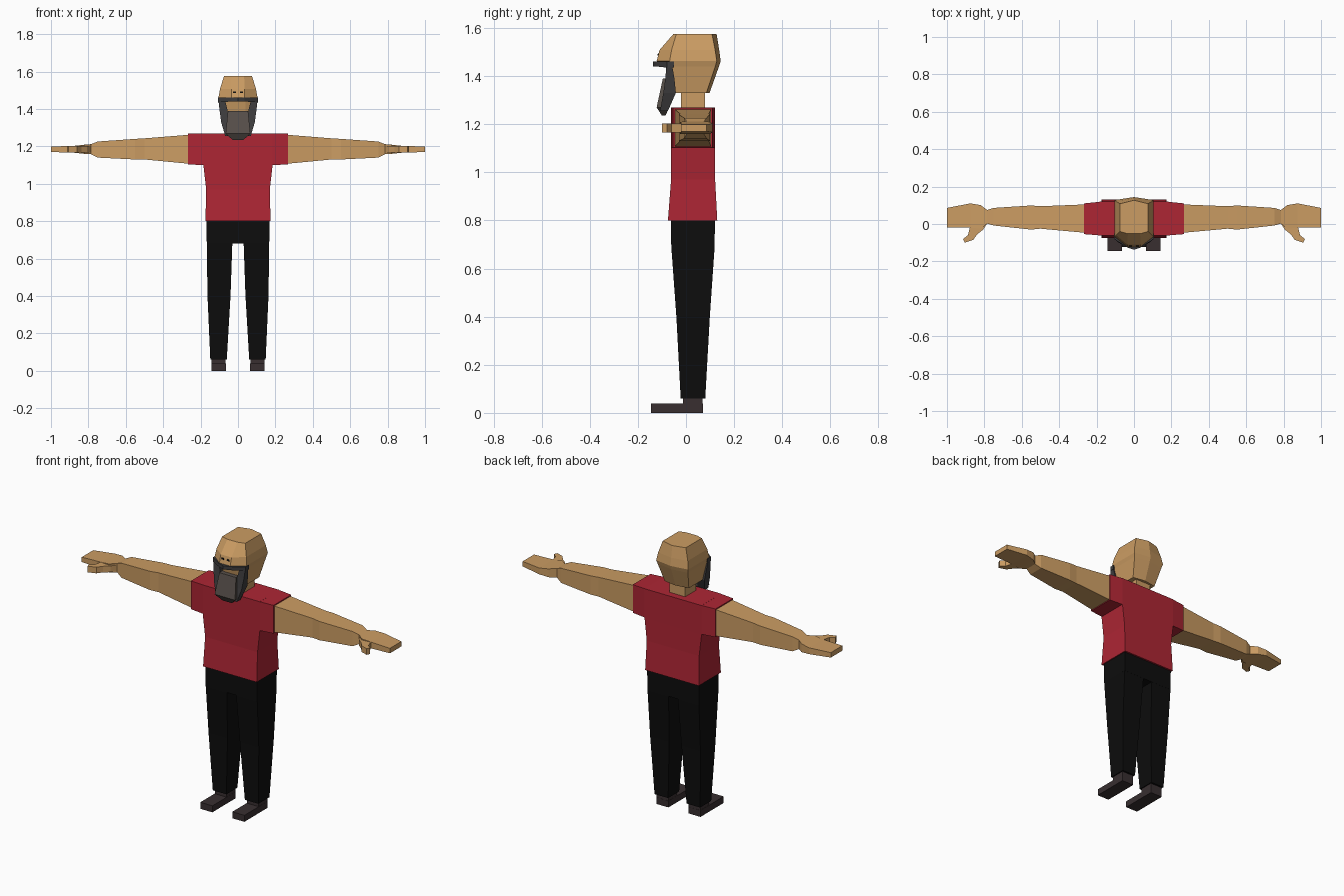
import bpy, bmesh


def material(name, rgb):
    m = bpy.data.materials.new(name)
    m.diffuse_color = (*rgb, 1)
    return m


SKIN = material("tan skin", (0.60, 0.335, 0.125))
RED = material("red cloth", (0.42, 0.019, 0.034))
BLACK = material("black cloth", (0.004, 0.004, 0.004))
SHOE = material("dark brown leather", (0.040, 0.028, 0.030))
BEARD = material("grey brown hair", (0.095, 0.078, 0.068))
DARK = material("dark grey hair", (0.048, 0.046, 0.048))


def loft(name, rings, mat):
    """Skin a closed solid through rings with equal point counts."""
    bm = bmesh.new()
    loops = [[bm.verts.new(p) for p in r] for r in rings]
    n = len(loops[0])
    for a, b in zip(loops, loops[1:]):
        for i in range(n):
            j = (i + 1) % n
            bm.faces.new((a[i], a[j], b[j], b[i]))
    bm.faces.new(loops[0][::-1])
    bm.faces.new(loops[-1])
    bmesh.ops.recalc_face_normals(bm, faces=bm.faces)
    me = bpy.data.meshes.new(name)
    bm.to_mesh(me)
    bm.free()
    me.materials.append(mat)
    ob = bpy.data.objects.new(name, me)
    bpy.context.collection.objects.link(ob)
    return ob


def mirrored(ob):
    ob.modifiers.new("mirror", 'MIRROR')
    return ob


def upright(name, sections, mat):
    """Sections are z, x0, x1, y0, y1."""
    return loft(name, [[(a, c, z), (b, c, z), (b, d, z), (a, d, z)]
                       for z, a, b, c, d in sections], mat)


def sideways(name, sections, mat):
    """Sections are x, y0, y1, z0, z1."""
    return loft(name, [[(x, a, c), (x, b, c), (x, b, d), (x, a, d)]
                       for x, a, b, c, d in sections], mat)


# Shirt
upright("shirt_body", [(0.80, -0.174, 0.174, -0.075, 0.130),
                       (0.97, -0.170, 0.170, -0.062, 0.121),
                       (1.10, -0.185, 0.185, -0.062, 0.120),
                       (1.27, -0.185, 0.185, -0.062, 0.120)], RED)
mirrored(sideways("sleeve", [(0.17, -0.062, 0.120, 1.10, 1.27),
                             (0.268, -0.054, 0.110, 1.103, 1.268)], RED))

# Trousers
upright("trouser_hips", [(0.68, -0.167, 0.167, -0.061, 0.119),
                         (0.81, -0.168, 0.168, -0.063, 0.120)], BLACK)
mirrored(upright("trouser_leg", [(0.06, 0.060, 0.148, -0.022, 0.080),
                                 (0.40, 0.040, 0.163, -0.040, 0.099),
                                 (0.69, 0.030, 0.167, -0.061, 0.119)], BLACK))

# Shoes
mirrored(upright("shoe_sole", [(0.0, 0.065, 0.143, -0.145, 0.070),
                               (0.038, 0.065, 0.143, -0.145, 0.070)], SHOE))
mirrored(upright("shoe_ankle", [(0.03, 0.066, 0.142, -0.012, 0.069),
                                (0.07, 0.066, 0.142, -0.012, 0.069)], SHOE))

# Arms with hands
mirrored(sideways("arm", [(0.25, -0.048, 0.105, 1.106, 1.263),
                          (0.50, -0.025, 0.095, 1.130, 1.243),
                          (0.55, -0.030, 0.099, 1.130, 1.240),
                          (0.75, -0.008, 0.086, 1.140, 1.226),
                          (0.785, 0.002, 0.075, 1.158, 1.212),
                          (0.82, -0.025, 0.101, 1.160, 1.209),
                          (0.875, -0.020, 0.110, 1.166, 1.203),
                          (1.00, -0.020, 0.086, 1.170, 1.199)], SKIN))
thumb = [(0.787, 0.0), (0.807, -0.03), (0.838, -0.055), (0.86, -0.085),
         (0.905, -0.10), (0.914, -0.08), (0.888, -0.06), (0.877, -0.018)]
mirrored(loft("thumb", [[(x, y, z) for x, y in thumb]
                        for z in (1.166, 1.202)], SKIN))

# Neck and faceted head
upright("neck", [(1.25, -0.05, 0.05, -0.02, 0.08),
                 (1.35, -0.05, 0.05, -0.02, 0.08)], SKIN)


def head_ring(z, half, back, corner, cheek, nose_half, nose):
    return [(0, back, z), (-half, corner, z), (-half, cheek, z),
            (-nose_half, nose, z), (nose_half, nose, z),
            (half, cheek, z), (half, corner, z)]


loft("head", [head_ring(1.330, 0.078, 0.098, 0.085, -0.045, 0.04, -0.060),
              head_ring(1.440, 0.098, 0.137, 0.122, -0.060, 0.04, -0.078),
              head_ring(1.462, 0.104, 0.144, 0.128, -0.068, 0.035, -0.122),
              head_ring(1.508, 0.096, 0.138, 0.121, -0.060, 0.035, -0.110),
              head_ring(1.575, 0.075, 0.127, 0.108, -0.040, 0.033, -0.052)],
     SKIN)

# Eyes as thin plates
mirrored(upright("eye", [(1.485, 0.010, 0.026, -0.119, -0.112),
                         (1.493, 0.010, 0.026, -0.117, -0.110)], BLACK))

# Moustache and beard
sideways("moustache", [(-0.106, -0.080, -0.050, 1.435, 1.460),
                       (-0.035, -0.126, -0.070, 1.440, 1.460),
                       (0, -0.138, -0.075, 1.440, 1.461),
                       (0.035, -0.126, -0.070, 1.440, 1.460),
                       (0.106, -0.080, -0.050, 1.435, 1.460)], DARK)
mirrored(upright("beard_side", [(1.255, 0.020, 0.068, -0.108, -0.075),
                                (1.330, 0.050, 0.090, -0.094, -0.042),
                                (1.390, 0.055, 0.098, -0.086, -0.048),
                                (1.458, 0.072, 0.106, -0.080, -0.060)], DARK))
upright("beard_front", [(1.235, -0.030, 0.030, -0.100, -0.085),
                        (1.270, -0.066, 0.066, -0.122, -0.070),
                        (1.390, -0.054, 0.054, -0.096, -0.060)], BEARD)
